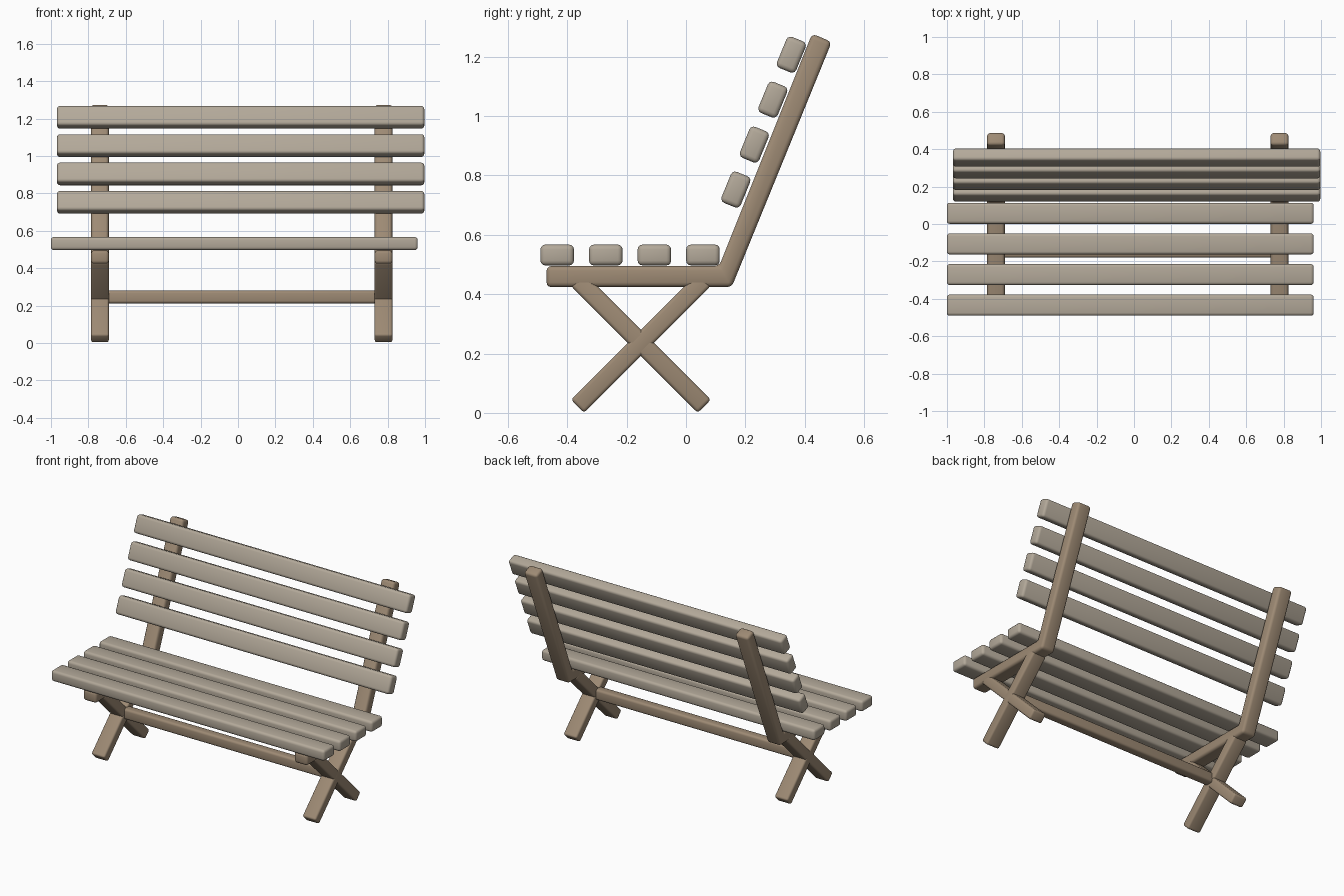
import bpy, bmesh, math
from mathutils import Vector

if "Cube" in bpy.data.objects:
    bpy.data.objects.remove(bpy.data.objects["Cube"])


def material(name, color):
    m = bpy.data.materials.new(name)
    m.diffuse_color = (*color, 1)
    m.use_nodes = True
    m.node_tree.nodes["Principled BSDF"].inputs["Base Color"].default_value = m.diffuse_color
    return m


SLAT = material("slat_wood", (0.45, 0.395, 0.32))
FRAME = material("frame_wood", (0.34, 0.255, 0.175))


def prism(name, profile, x_mid, length, mat, bevel=0.016):
    """Extrude a (y, z) outline along x and round its edges."""
    bm = bmesh.new()
    face = bm.faces.new([bm.verts.new((x_mid - length / 2, y, z)) for y, z in profile])
    out = bmesh.ops.extrude_face_region(bm, geom=[face])["geom"]
    verts = [v for v in out if isinstance(v, bmesh.types.BMVert)]
    bmesh.ops.translate(bm, verts=verts, vec=(length, 0, 0))
    bmesh.ops.recalc_face_normals(bm, faces=bm.faces)
    bmesh.ops.bevel(bm, geom=bm.edges[:], offset=bevel, segments=3,
                    profile=0.5, affect='EDGES')
    mesh = bpy.data.meshes.new(name)
    bm.to_mesh(mesh)
    bm.free()
    mesh.materials.append(mat)
    ob = bpy.data.objects.new(name, mesh)
    bpy.context.collection.objects.link(ob)
    bpy.context.view_layer.objects.active = ob
    bpy.ops.object.select_all(action='DESELECT')
    ob.select_set(True)
    bpy.ops.object.shade_smooth_by_angle(angle=math.radians(35))
    return ob


def bar(y, z, across, thick, angle):
    """Rectangle outline centred on (y, z); 'across' runs along angle from +y."""
    u = Vector((math.cos(angle), math.sin(angle))) * across / 2
    v = Vector((-math.sin(angle), math.cos(angle))) * thick / 2
    c = Vector((y, z))
    return [c - u - v, c + u - v, c + u + v, c - u + v]


# Seat slats
for i in range(4):
    prism(f"seat_slat_{i + 1}", bar(-0.434 + i * 0.1637, 0.532, 0.113, 0.07, 0),
          -0.02, 1.962, SLAT)

# Back slats, leaning with the posts
lean = math.radians(90 - 22.3)
for i in range(4):
    prism(f"back_slat_{i + 1}", bar(0.168 + i * 0.0623, 0.7525 + i * 0.1515, 0.113, 0.07, lean),
          0.014, 1.964, SLAT)

# Side frames: bent seat rail with back post, and crossed legs
side = [(-0.47, 0.424), (0.154, 0.424), (0.491, 1.25), (0.425, 1.278),
        (0.112, 0.495), (-0.47, 0.495)]
for label, x in (("left", -0.738), ("right", 0.778)):
    prism(f"{label}_rail_and_post", side, x, 0.095, FRAME)
    prism(f"{label}_front_foot_leg", bar(-0.152, 0.236, 0.605, 0.063, math.radians(45)),
          x, 0.095, FRAME, 0.012)
    prism(f"{label}_back_foot_leg", bar(-0.152, 0.236, 0.605, 0.063, math.radians(135)),
          x, 0.0945, FRAME, 0.012)

# Stretcher between the leg crossings
prism("stretcher", bar(-0.15, 0.246, 0.06, 0.068, 0), 0.02, 1.48, FRAME, 0.014)
